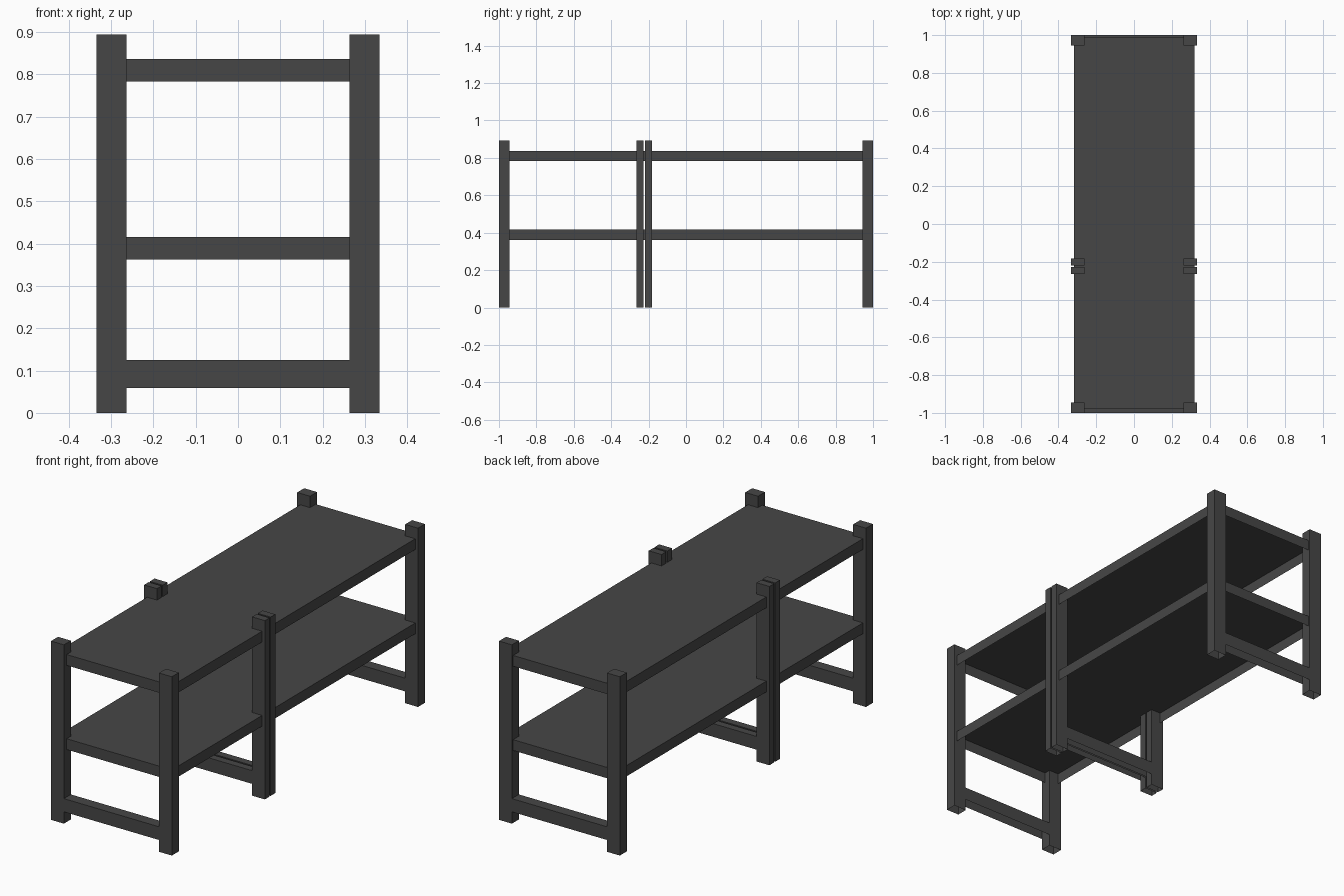
import bpy
import bmesh
from mathutils import Matrix, Vector

if "Cube" in bpy.data.objects:
    bpy.data.objects.remove(bpy.data.objects["Cube"])

# Single dark grey finish
grey = bpy.data.materials.new("dark grey")
grey.diffuse_color = (0.062, 0.062, 0.062, 1.0)
grey.use_nodes = True
grey.node_tree.nodes["Principled BSDF"].inputs["Base Color"].default_value = grey.diffuse_color


def box(name, x, y, z):
    """Box from (min, max) ranges on each axis, open underneath."""
    lo, hi = Vector((x[0], y[0], z[0])), Vector((x[1], y[1], z[1]))
    bm = bmesh.new()
    bmesh.ops.create_cube(bm, size=1, matrix=Matrix.Diagonal((*(hi - lo), 1)))
    bm.normal_update()
    under = [f for f in bm.faces if f.normal.z < -0.5]
    bmesh.ops.delete(bm, geom=under, context="FACES")
    mesh = bpy.data.meshes.new(name)
    bm.to_mesh(mesh)
    bm.free()
    mesh.materials.append(grey)
    obj = bpy.data.objects.new(name, mesh)
    obj.location = (lo + hi) / 2
    bpy.context.collection.objects.link(obj)
    return obj


HEIGHT = 0.894
OUTER, INNER = 0.334, 0.263

# Four leg frames: a pair of posts joined by a low rail
frames = {
    "front": (-1.0, -0.945),
    "middle_front": (-0.265, -0.228),
    "middle_back": (-0.219, -0.182),
    "back": (0.945, 1.0),
}
for name, y in frames.items():
    box(name + "_left_post", (-OUTER, -INNER), y, (0, HEIGHT))
    box(name + "_right_post", (INNER, OUTER), y, (0, HEIGHT))
    box(name + "_rail", (-INNER, INNER), y, (0.059, 0.125))

# Two full-length tray shelves, slightly set in from the posts
for name, z in (("lower_shelf", (0.362, 0.416)), ("upper_shelf", (0.783, 0.837))):
    box(name, (-0.317, 0.319), (-0.978, 0.99), z)
